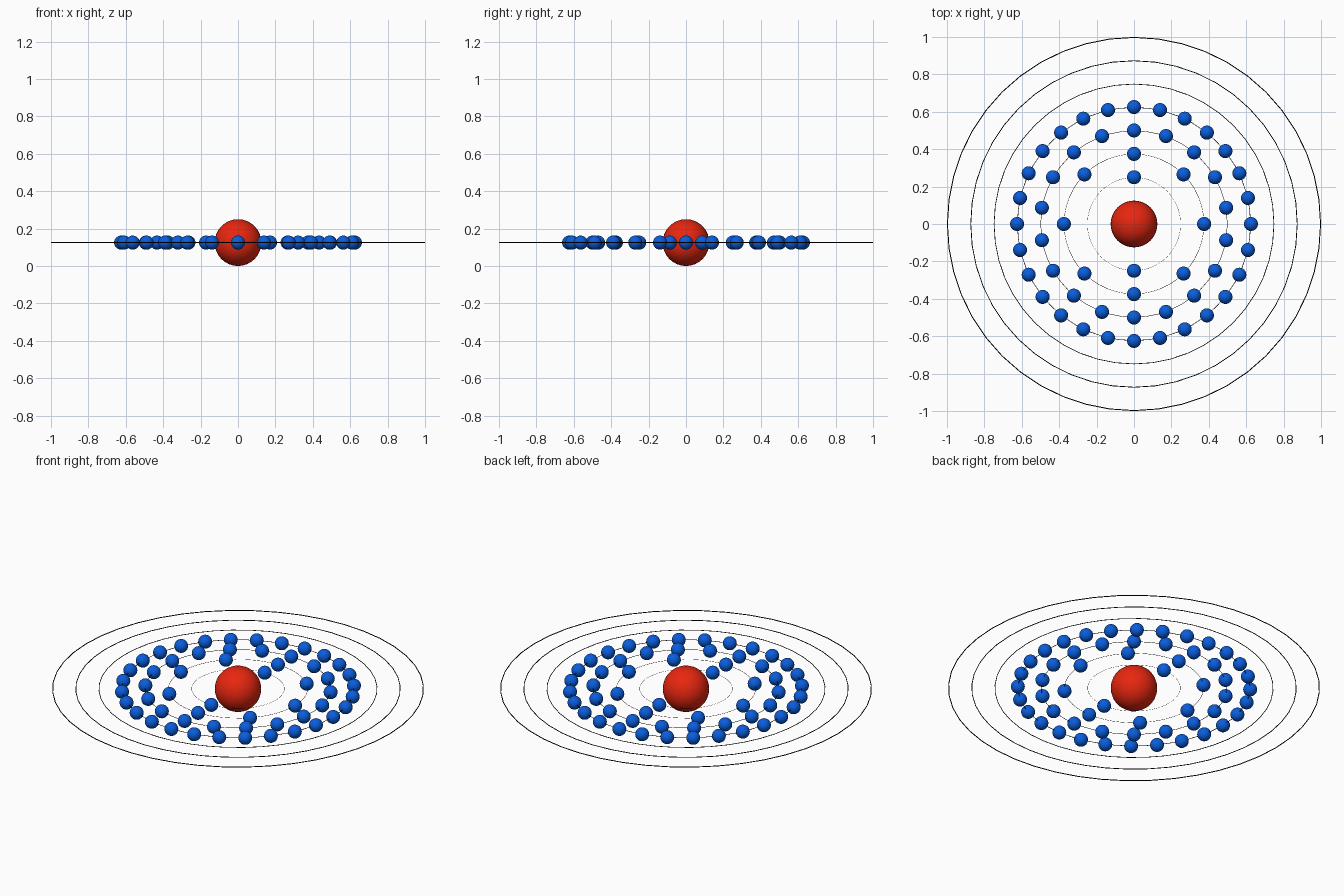
import bpy, math

if "Cube" in bpy.data.objects:
    bpy.data.objects.remove(bpy.data.objects["Cube"])

Z = 0.125            # height of the orbital plane
STEP = 0.125         # spacing between shells
ELECTRONS = [2, 8, 18, 28, 0, 0, 0]


def material(name, color):
    m = bpy.data.materials.new(name)
    m.diffuse_color = (*color, 1)
    m.use_nodes = True
    m.node_tree.nodes["Principled BSDF"].inputs["Base Color"].default_value = m.diffuse_color
    return m


red = material("nucleus_red", (0.8, 0.02, 0.005))
blue = material("electron_blue", (0.003, 0.11, 0.72))
black = material("orbit_black", (0.0, 0.0, 0.0))


def finish(name, mat):
    ob = bpy.context.object
    ob.name = name
    ob.data.materials.append(mat)
    bpy.ops.object.shade_smooth()
    return ob


# nucleus
bpy.ops.mesh.primitive_uv_sphere_add(segments=32, ring_count=16, radius=0.125,
                                     location=(0, 0, Z))
finish("nucleus", red)

# one electron mesh, shared by all electrons
electron_mesh = None

for shell, count in enumerate(ELECTRONS, start=1):
    radius = STEP * (shell + 1)

    # orbit ring, thickness grows with its radius
    bpy.ops.mesh.primitive_torus_add(major_radius=radius * 0.9975,
                                     minor_radius=radius * 0.0025,
                                     major_segments=48, minor_segments=8,
                                     location=(0, 0, Z))
    finish(f"orbit_{shell}", black)

    # electrons evenly spaced, starting at the back
    for i in range(count):
        a = math.pi / 2 + 2 * math.pi * i / count
        loc = (radius * math.cos(a), radius * math.sin(a), Z)
        name = f"electron_{shell}_{i + 1}"
        if electron_mesh is None:
            bpy.ops.mesh.primitive_uv_sphere_add(segments=32, ring_count=16,
                                                 radius=0.0375, location=loc)
            electron_mesh = finish(name, blue).data
        else:
            ob = bpy.data.objects.new(name, electron_mesh)
            ob.location = loc
            bpy.context.collection.objects.link(ob)
